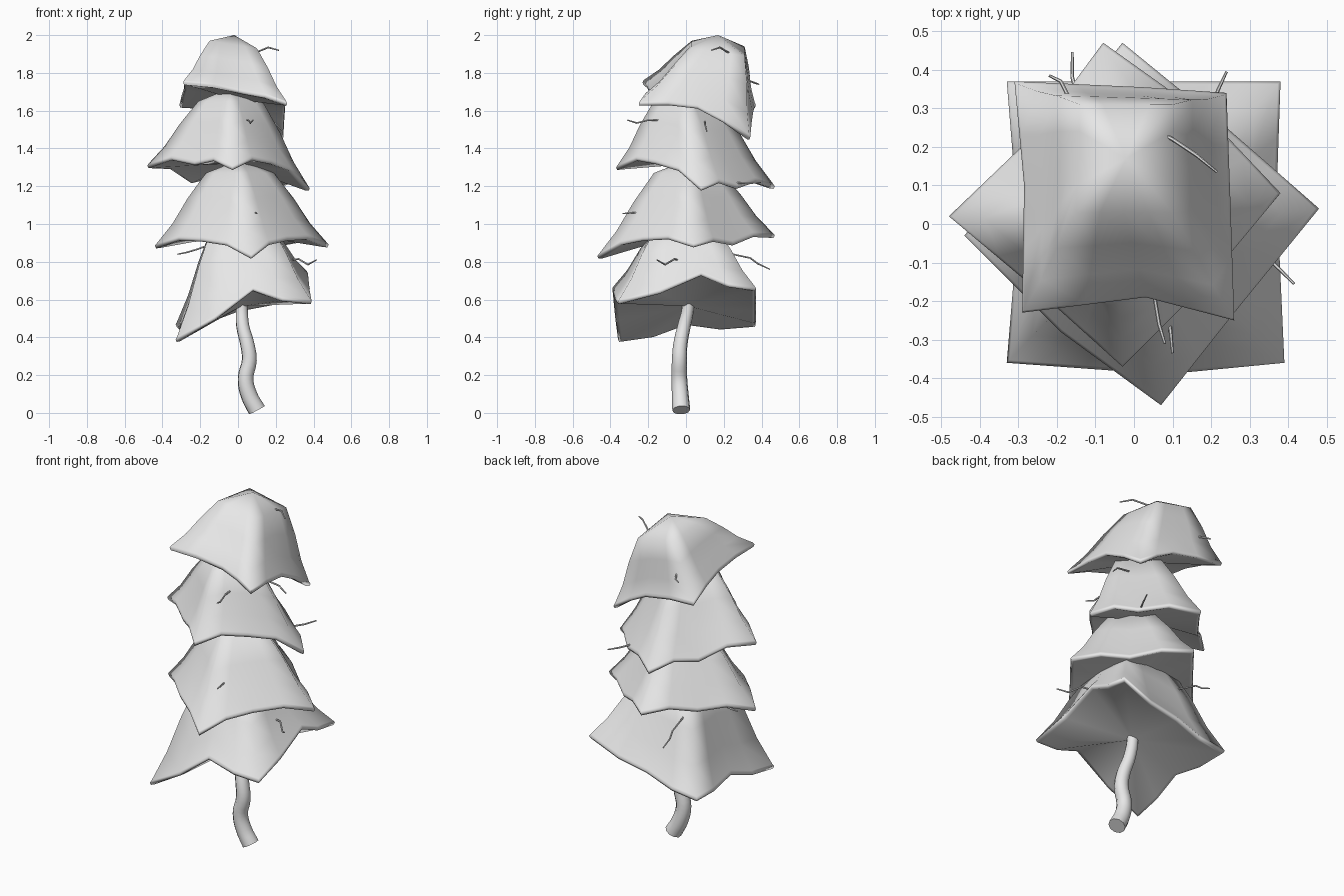
import bpy
import bmesh
from mathutils import Vector

if "Cube" in bpy.data.objects:
    bpy.data.objects.remove(bpy.data.objects["Cube"])

grey = bpy.data.materials.new("plain_grey")
grey.diffuse_color = (0.8, 0.8, 0.8, 1)
grey.use_nodes = True
grey.node_tree.nodes["Principled BSDF"].inputs["Base Color"].default_value = grey.diffuse_color


def smooth(obj, degrees):
    bpy.ops.object.select_all(action='DESELECT')
    obj.select_set(True)
    bpy.context.view_layer.objects.active = obj
    bpy.ops.object.shade_smooth_by_angle(angle=degrees * 3.14159 / 180)


def loop16(corners, mids, lift):
    """Four corners and four edge middles, with a point between each pair."""
    ring = []
    for i in range(4):
        a, m, b = Vector(corners[i]), Vector(mids[i]), Vector(corners[(i + 1) % 4])
        up = Vector((0, 0, lift))
        ring += [a, (a + m) / 2 + up, m, (m + b) / 2 + up]
    return ring


def tier(name, corners, mids, top, apex, hub, lift):
    """Flared four-cornered skirt with a rounded rim and a hollow underside."""
    rim = loop16(corners, mids, lift)
    edge_mids = [(Vector(top[i]) + Vector(top[(i + 1) % 4])) / 2 for i in range(4)]
    neck = loop16(top, edge_mids, 0)
    hub = Vector(hub)
    axis = Vector((apex[0], apex[1], 0))

    def between(t, pull):
        pts = []
        for n, r in zip(neck, rim):
            p = n.lerp(r, t)
            flat = Vector((p.x, p.y, 0)) - (axis * (1 - t) + Vector((hub.x, hub.y, 0)) * t)
            pts.append(p - flat * pull)
        return pts

    def inward(t, drop):
        return [r.lerp(Vector((hub.x, hub.y, r.z)), t) - Vector((0, 0, drop)) for r in rim]

    rings = [neck, between(0.35, -0.01), between(0.7, 0.03), inward(0.02, -0.012),
             rim, inward(0.015, 0.014), inward(0.06, 0.012)]
    bm = bmesh.new()
    vs = [[bm.verts.new(p) for p in ring] for ring in rings]
    tip, base = bm.verts.new(apex), bm.verts.new(hub)
    for i in range(16):
        j = (i + 1) % 16
        bm.faces.new((tip, vs[0][i], vs[0][j]))
        bm.faces.new((base, vs[-1][j], vs[-1][i]))
        for a, b in zip(vs, vs[1:]):
            bm.faces.new((a[i], b[i], b[j], a[j]))
    bmesh.ops.recalc_face_normals(bm, faces=bm.faces)
    me = bpy.data.meshes.new(name)
    bm.to_mesh(me)
    bm.free()
    obj = bpy.data.objects.new(name, me)
    bpy.context.collection.objects.link(obj)
    me.materials.append(grey)
    smooth(obj, 85)


def tube(name, points, radii, sides_res, kind='BEZIER'):
    """Round tube along a path, smooth or kinked."""
    cu = bpy.data.curves.new(name, 'CURVE')
    cu.dimensions = '3D'
    cu.bevel_depth = 1.0
    cu.bevel_resolution = sides_res
    cu.resolution_u = 4
    cu.use_fill_caps = True
    sp = cu.splines.new(kind)
    pts = sp.bezier_points if kind == 'BEZIER' else sp.points
    pts.add(len(points) - 1)
    for bp, p, r in zip(pts, points, radii):
        bp.radius = r
        if kind == 'BEZIER':
            bp.co = p
            bp.handle_left_type = bp.handle_right_type = 'AUTO'
        else:
            bp.co = (*p, 1)
    obj = bpy.data.objects.new(name, cu)
    bpy.context.collection.objects.link(obj)
    bpy.ops.object.select_all(action='DESELECT')
    obj.select_set(True)
    bpy.context.view_layer.objects.active = obj
    bpy.ops.object.convert(target='MESH')
    obj = bpy.context.view_layer.objects.active
    obj.data.materials.clear()
    obj.data.materials.append(grey)
    smooth(obj, 50)


def square(cx, cy, z, r):
    return [(cx - r, cy - r, z), (cx + r, cy - r, z), (cx + r, cy + r, z), (cx - r, cy + r, z)]


def diamond(cx, cy, z, r):
    return [(cx, cy - r, z), (cx + r, cy, z), (cx, cy + r, z), (cx - r, cy, z)]


# foliage tiers, bottom to top
tier("foliage_bottom",
     [(-0.33, -0.36, 0.39), (0.39, -0.36, 0.59), (0.38, 0.37, 0.66), (-0.33, 0.37, 0.47)],
     [(0.08, -0.39, 0.66), (0.37, 0.08, 0.74), (0.0, 0.37, 0.55), (-0.30, 0.0, 0.48)],
     square(0.02, 0.0, 0.98, 0.16), (0.02, 0, 1.02), (0.02, 0.01, 0.565), -0.02)
tier("foliage_lower",
     [(0.07, -0.47, 0.83), (0.48, 0.04, 0.89), (-0.03, 0.47, 0.94), (-0.44, -0.03, 0.885)],
     [(0.26, -0.23, 0.925), (0.24, 0.25, 0.90), (-0.23, 0.22, 0.92), (-0.19, -0.28, 0.92)],
     diamond(0.01, 0.01, 1.27, 0.18), (0.01, 0.01, 1.34), (0.01, 0, 0.95), 0.025)
tier("foliage_upper",
     [(-0.03, -0.37, 1.30), (0.38, 0.08, 1.19), (-0.08, 0.47, 1.20), (-0.48, 0.02, 1.31)],
     [(0.18, -0.16, 1.33), (0.20, 0.27, 1.20), (-0.25, 0.24, 1.23), (-0.23, -0.19, 1.325)],
     diamond(-0.04, 0.0, 1.65, 0.17), (-0.04, 0.0, 1.72), (-0.04, 0.04, 1.32), 0.035)
tier("foliage_top",
     [(-0.29, -0.23, 1.75), (0.26, -0.25, 1.64), (0.24, 0.34, 1.46), (-0.31, 0.37, 1.63)],
     [(0.03, -0.19, 1.70), (0.25, 0.06, 1.625), (0.02, 0.355, 1.59), (-0.285, 0.1, 1.72)],
     [(-0.15, 0.03, 1.97), (0.10, 0.03, 1.93), (0.10, 0.31, 1.89), (-0.14, 0.31, 1.94)],
     (-0.02, 0.17, 2.0), (-0.02, 0.07, 1.66), 0.01)

# crooked trunk
tube("trunk",
     [(0.10, -0.025, 0.015), (0.06, -0.03, 0.09), (0.04, -0.035, 0.18), (0.06, -0.035, 0.28),
      (0.05, -0.03, 0.36), (0.025, -0.01, 0.46), (0.02, 0.01, 0.55), (0.02, 0.01, 0.64)],
     [0.048, 0.045, 0.042, 0.04, 0.038, 0.035, 0.032, 0.03], 3)

# thin bare twigs poking out of the foliage
twigs = [
    [(0.06, 0.24, 1.90), (0.10, 0.22, 1.91), (0.16, 0.18, 1.935), (0.215, 0.135, 1.92)],
    [(-0.13, 0.28, 1.78), (-0.17, 0.33, 1.76), (-0.19, 0.37, 1.745), (-0.22, 0.385, 1.74)],
    [(-0.13, 0.20, 0.85), (-0.15, 0.34, 0.82), (-0.16, 0.38, 0.79), (-0.16, 0.445, 0.76)],
    [(0.15, 0.22, 1.22), (0.21, 0.33, 1.215), (0.24, 0.395, 1.22)],
    [(0.22, -0.02, 0.80), (0.32, -0.06, 0.815), (0.37, -0.11, 0.785), (0.415, -0.155, 0.81)],
    [(0.04, -0.08, 1.55), (0.055, -0.20, 1.55), (0.065, -0.26, 1.535), (0.08, -0.31, 1.55)],
    [(0.08, -0.18, 1.05), (0.095, -0.28, 1.06), (0.10, -0.335, 1.055)],
    [(-0.12, 0.0, 0.90), (-0.22, -0.02, 0.865), (-0.27, -0.02, 0.85), (-0.32, -0.03, 0.84)],
    [(0.12, 0.10, 1.54), (0.20, 0.10, 1.53), (0.24, 0.11, 1.49)],
]
for k, path in enumerate(twigs):
    tube(f"twig_{k + 1}", path, [0.005] * (len(path) - 1) + [0.0035], 1, 'POLY')
